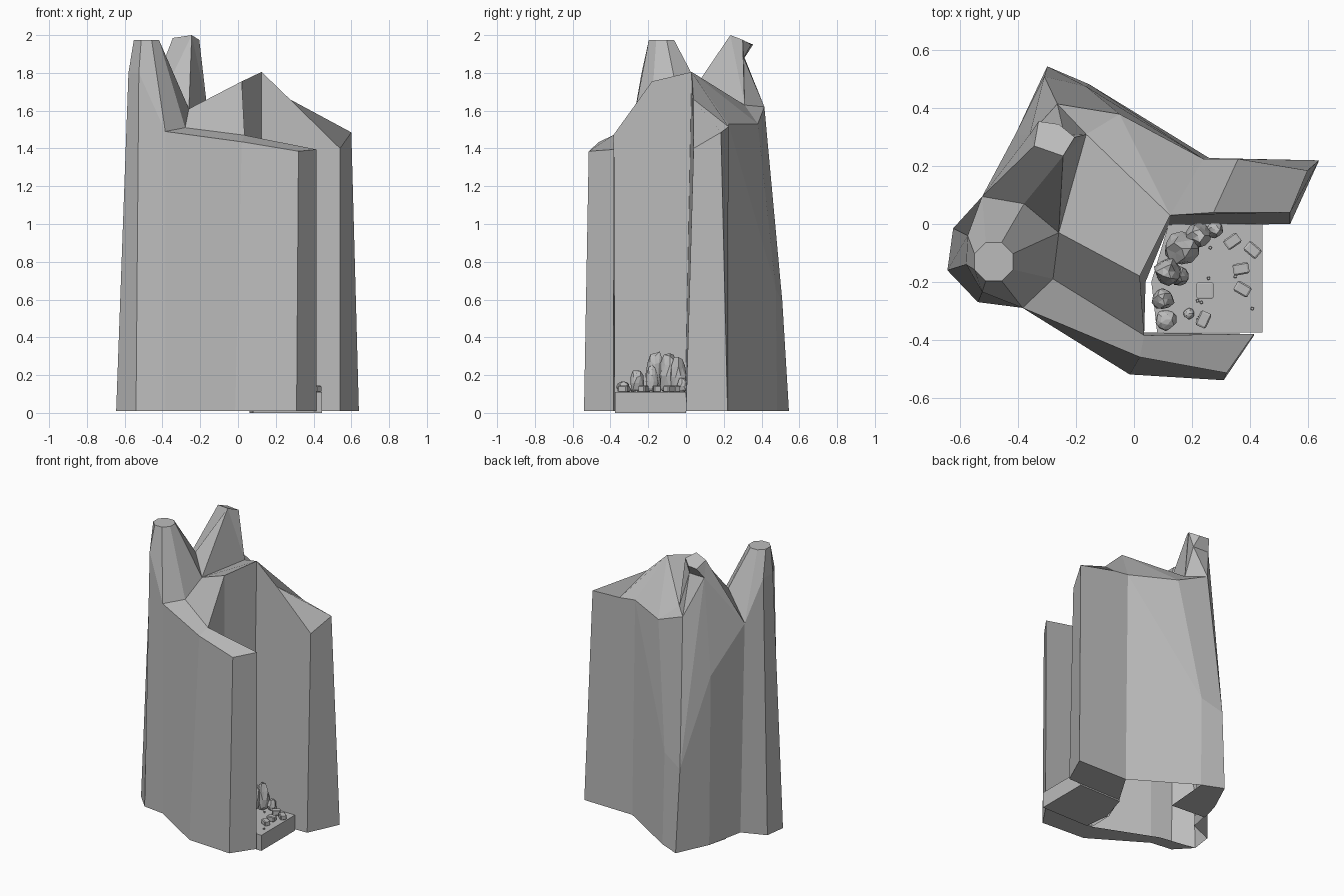
import bpy, bmesh, math, random
from mathutils import Vector, Matrix

if "Cube" in bpy.data.objects:
    bpy.data.objects.remove(bpy.data.objects["Cube"], do_unlink=True)
random.seed(4)

stone = bpy.data.materials.new("stone grey")
stone.use_nodes = True
stone.diffuse_color = (0.5, 0.5, 0.5, 1)
stone.node_tree.nodes["Principled BSDF"].inputs["Base Color"].default_value = (0.5, 0.5, 0.5, 1)


def finish(name, bm):
    """Turn a bmesh into a flat-shaded stone object."""
    bmesh.ops.recalc_face_normals(bm, faces=bm.faces)
    mesh = bpy.data.meshes.new(name)
    bm.to_mesh(mesh)
    bm.free()
    mesh.materials.append(stone)
    obj = bpy.data.objects.new(name, mesh)
    bpy.context.collection.objects.link(obj)


# Footprint corners of the cliff, in order around the outline
GROUND = 0.01
footprint = {
    "arm_root": (0.26, 0.228), "arm_back": (0.64, 0.22), "arm_front": (0.54, 0),
    "alcove_back": (0.12, -0.005), "alcove_mid": (0.04, -0.2), "alcove_front": (0.035, -0.375),
    "wall_inner": (0.415, -0.385), "wall_outer": (0.31, -0.54), "wall_bend": (-0.015, -0.52),
    "wall_left": (-0.385, -0.29), "tower_front": (-0.54, -0.27), "tower_left": (-0.645, -0.16),
    "tower_back": (-0.625, -0.015), "notch": (-0.46, 0.05), "side": (-0.405, 0.32),
    "corner": (-0.30, 0.545), "rear": (-0.155, 0.483),
}
# Upper end of each footprint corner
rim = {
    "arm_root": (0.24, 0.225, 1.53), "arm_back": (0.6, 0.185, 1.485), "arm_front": (0.54, 0.04, 1.4),
    "alcove_back": (0.125, 0.03, 1.805), "alcove_mid": (0.02, -0.18, 1.755),
    "alcove_front": (0.035, -0.385, 1.47), "wall_inner": (0.415, -0.38, 1.395),
    "wall_outer": (0.32, -0.515, 1.385), "wall_bend": (0.02, -0.46, 1.435),
    "wall_left": (-0.385, -0.29, 1.49), "tower_front": (-0.525, -0.235, 1.8),
    "tower_left": (-0.58, -0.14, 1.8), "tower_back": (-0.575, -0.04, 1.8),
    "notch": (-0.525, 0.095, 1.52), "side": (-0.41, 0.31, 1.2),
    "corner": (-0.31, 0.51, 0.59), "rear": (-0.165, 0.475, 0.66),
}
# Inner points of the top surface, the horn and the underside opening
inner = {
    "arm_fold_front": (0.275, 0.04, 1.66), "arm_fold_back": (0.36, 0.225, 1.515),
    "back_rim": (-0.05, 0.38, 1.53), "pit": (-0.265, 0.415, 1.62), "ridge": (-0.165, 0.31, 1.63),
    "saddle": (-0.26, -0.03, 1.61), "pass": (-0.38, 0.07, 1.72), "valley": (-0.28, -0.19, 1.51),
    "neck_left": (-0.36, 0.31, 1.88), "neck_right": (-0.24, 0.305, 1.88),
    "tip_rear_left": (-0.33, 0.355, 1.95), "tip_rear_right": (-0.26, 0.345, 1.95),
    "tip_right": (-0.205, 0.30, 1.975), "tip_front": (-0.245, 0.235, 2.0),
    "tip_left": (-0.345, 0.27, 1.985),
    "hole_side": (-0.44, 0.18, GROUND), "hole_back": (-0.18, 0.16, GROUND),
    "hole_front": (-0.385, -0.2, GROUND),
}

bm = bmesh.new()
v = {name: bm.verts.new(co) for name, co in {**rim, **inner}.items()}
for name, (x, y) in footprint.items():
    v["base_" + name] = bm.verts.new((x, y, GROUND))


def faces(*rows):
    """One face per row, corners given by name."""
    for row in rows:
        bm.faces.new([v[word] for word in row.split()])


# Outer walls: footprint lofted up to the rim, with the arm's fold let in
folds = {"arm_root": "arm_fold_back", "arm_front": "arm_fold_front"}
names = list(footprint)
for a, b in zip(names, names[1:] + names[:1]):
    if a == "arm_root":
        faces(f"base_{a} base_{b} {b} {folds[a]} {a}")
    elif a == "arm_front":
        faces(f"base_{a} base_{b} {b} {folds[a]} {a}")
    else:
        faces(f"base_{a} base_{b} {b} {a}")

# Arm top
faces("alcove_back arm_fold_front arm_fold_back arm_root",
      "arm_fold_front arm_front arm_back arm_fold_back")

# Plateau
faces("saddle alcove_mid alcove_back ridge",
      "alcove_back arm_root back_rim",
      "alcove_back back_rim ridge",
      "back_rim pit ridge",
      "saddle valley alcove_front alcove_mid")

# Front wall top
faces("valley wall_left wall_bend alcove_front",
      "alcove_front wall_bend wall_outer wall_inner")

# Rear slope
faces("rear arm_root back_rim", "rear back_rim pit", "rear pit corner",
      "corner pit neck_left", "corner neck_left side")

# Horn body
faces("side neck_left notch", "notch neck_left tip_left",
      "notch tip_left tip_front pass", "pass tip_front saddle",
      "saddle tip_front ridge", "ridge tip_front tip_right",
      "ridge tip_right neck_right", "ridge neck_right pit",
      "pit neck_right neck_left")

# Hooked horn tip
faces("neck_left neck_right tip_rear_right tip_rear_left",
      "neck_left tip_rear_left tip_left",
      "neck_right tip_right tip_rear_right",
      "tip_left tip_rear_left tip_rear_right tip_right tip_front")

# Eight-sided tower lofted to a flat cap
ring = [v[name] for name in ("tower_front", "tower_left", "tower_back", "notch",
                             "pass", "saddle", "valley", "wall_left")]
cap = []
for i in range(8):
    a = math.radians(247.5 - 45 * i)
    cap.append(bm.verts.new((-0.485 + 0.072 * math.cos(a), -0.13 + 0.072 * math.sin(a), 1.975)))
for i in range(8):
    j = (i + 1) % 8
    bm.faces.new([ring[i], ring[j], cap[j], cap[i]])
bm.faces.new(cap)

# Underside, open in the middle
faces("base_arm_root base_arm_back base_arm_front base_alcove_back",
      "base_rear base_corner base_side hole_side hole_back",
      "base_alcove_front base_wall_inner base_wall_outer base_wall_bend",
      "base_alcove_front base_wall_bend base_wall_left hole_front",
      "base_wall_left base_tower_front base_tower_left hole_front")
finish("cliff_shell", bm)

# Plinth forming the alcove floor
FLOOR = 0.11
outline = [(0.08, -0.375), (0.445, -0.375), (0.445, 0), (0.12, 0), (0.06, -0.2)]
bm = bmesh.new()
low, high = [[bm.verts.new((x, y, z)) for x, y in outline] for z in (0, FLOOR)]
bm.faces.new(low)
bm.faces.new(high)
for i in range(len(outline)):
    bm.faces.new([low[i - 1], low[i], high[i], high[i - 1]])
finish("alcove_floor", bm)


def boulder(name, x, y, radius, height):
    """Rough low-poly rock resting on the floor."""
    bm = bmesh.new()
    bmesh.ops.create_icosphere(bm, subdivisions=2, radius=1)
    for p in bm.verts:
        p.co *= random.uniform(0.82, 1.08)
        p.co = Vector((x + p.co.x * radius, y + p.co.y * radius,
                       max(FLOOR, FLOOR + height * (0.4 + 0.6 * p.co.z))))
    finish(name, bm)


def block(name, x, y, size, turn):
    """Loose cut stone with chipped edges."""
    bm = bmesh.new()
    bmesh.ops.create_cube(bm, size=1)
    bmesh.ops.bevel(bm, geom=bm.edges[:], offset=0.12, segments=1, affect="EDGES")
    bm.transform(Matrix.Translation((x, y, FLOOR + size[2] / 2))
                 @ Matrix.Rotation(math.radians(turn), 4, "Z")
                 @ Matrix.Diagonal((*size, 1)))
    finish(name, bm)


# Rubble heap against the alcove wall
for i, rock in enumerate([(0.11, -0.33, 0.038, 0.06), (0.10, -0.26, 0.04, 0.12),
                          (0.12, -0.165, 0.05, 0.23), (0.165, -0.085, 0.06, 0.21),
                          (0.22, -0.04, 0.045, 0.2), (0.16, -0.18, 0.035, 0.14),
                          (0.28, -0.02, 0.03, 0.08), (0.19, -0.31, 0.02, 0.03)]):
    boulder(f"boulder_{i}", *rock)

# Scattered blocks and a thin flagstone
for i, (x, y, turn) in enumerate([(0.34, -0.06, 35), (0.41, -0.09, -40), (0.375, -0.225, -30),
                                  (0.24, -0.33, 65), (0.37, -0.155, 10)]):
    block(f"block_{i}", x, y, (0.055, 0.04, 0.035), turn)
block("flagstone", 0.245, -0.23, (0.06, 0.06, 0.012), 0)

# Pebbles
for i in range(10):
    block(f"pebble_{i}", random.uniform(0.2, 0.42), random.uniform(-0.34, -0.05),
          (0.01, 0.01, 0.01), random.uniform(0, 90))
